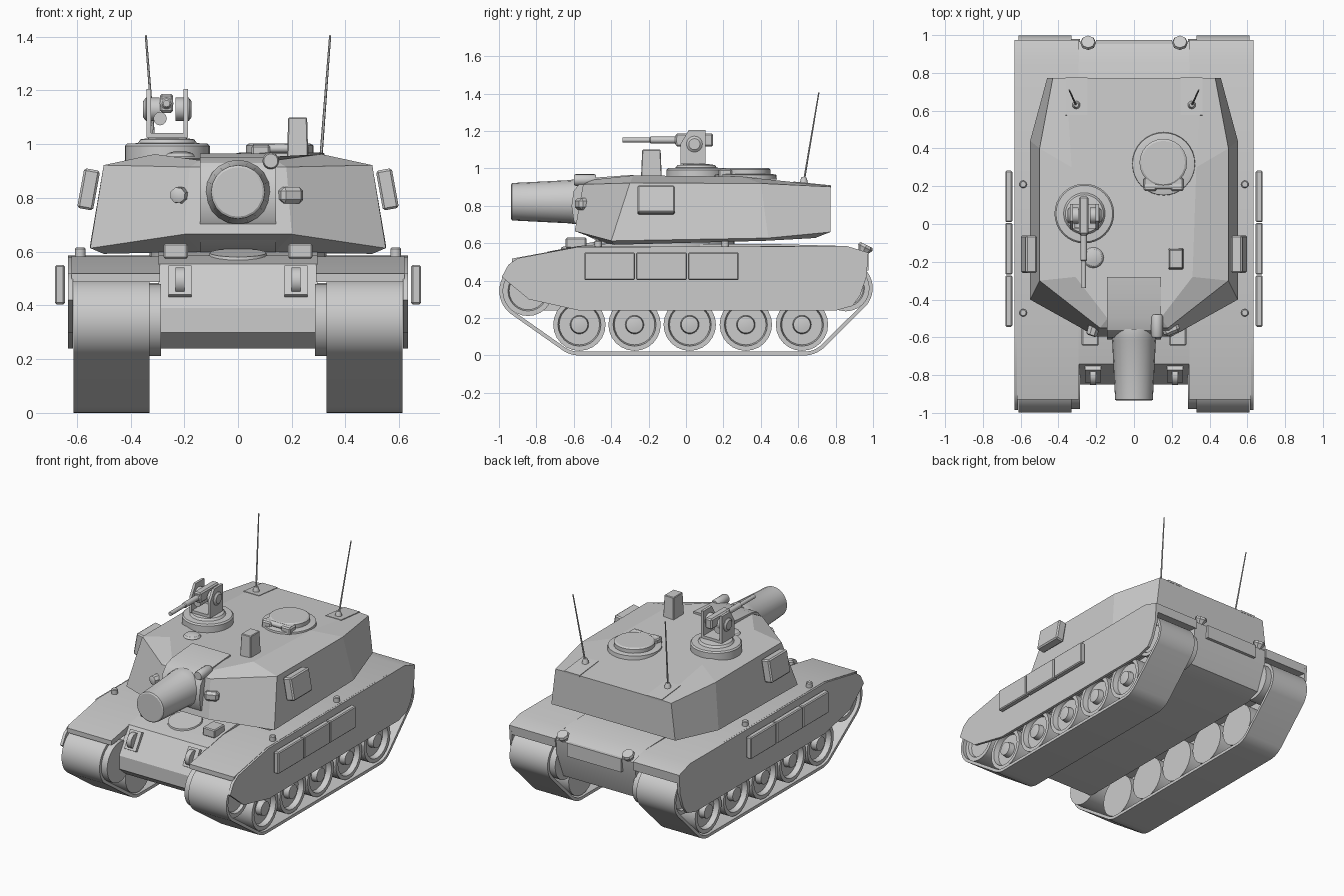
import bpy, bmesh, math
from mathutils import Vector, Euler


def finish(name, bm, smooth=True):
    bmesh.ops.recalc_face_normals(bm, faces=bm.faces)
    me = bpy.data.meshes.new(name)
    bm.to_mesh(me)
    bm.free()
    ob = bpy.data.objects.new(name, me)
    bpy.context.collection.objects.link(ob)
    if smooth:
        bpy.ops.object.select_all(action='DESELECT')
        bpy.context.view_layer.objects.active = ob
        ob.select_set(True)
        bpy.ops.object.shade_smooth_by_angle(angle=math.radians(32))
    return ob


def loft(name, rings, caps=True, closed=False, smooth=True):
    """Bridge rings of equal point count into a skin."""
    bm = bmesh.new()
    vs = [[bm.verts.new(p) for p in r] for r in rings]
    pairs = list(zip(vs, vs[1:])) + ([(vs[-1], vs[0])] if closed else [])
    for a, b in pairs:
        for i in range(len(a)):
            j = (i + 1) % len(a)
            bm.faces.new((a[i], a[j], b[j], b[i]))
    if caps:
        bm.faces.new(vs[0])
        bm.faces.new(vs[-1])
    return finish(name, bm, smooth)


def extrude(name, prof, x0, x1):
    """Side profile of (y, z) points swept along x."""
    return loft(name, [[(x, y, z) for y, z in prof] for x in (x0, x1)])


def lathe(name, prof, origin, axis=(0, 0, 1), n=24):
    """Profile of (radius, distance along axis) turned round the axis."""
    q = Vector((0, 0, 1)).rotation_difference(Vector(axis))
    o = Vector(origin)
    rings = [[o + q @ Vector((r * math.cos(2 * math.pi * i / n), r * math.sin(2 * math.pi * i / n), h))
              for i in range(n)] for r, h in prof]
    return loft(name, rings)


def box(name, c, d, rot=(0, 0, 0), taper=1.0, bevel=0.0):
    bm = bmesh.new()
    bmesh.ops.create_cube(bm, size=1)
    for v in bm.verts:
        k = taper if v.co.z > 0 else 1
        v.co = Vector((v.co.x * d[0] * k, v.co.y * d[1] * k, v.co.z * d[2]))
    if bevel:
        bmesh.ops.bevel(bm, geom=bm.edges[:], offset=bevel, segments=1, affect='EDGES')
    m = Euler(rot).to_matrix()
    for v in bm.verts:
        v.co = m @ v.co + Vector(c)
    return finish(name, bm, False)


# Central hull
extrude("hull", [(-0.4, 0.6), (-0.58, 0.585), (-0.74, 0.555), (-0.85, 0.39), (-0.85, 0.30), (-0.78, 0.24),
                 (0.8, 0.24), (0.89, 0.27), (0.95, 0.42), (0.965, 0.54), (0.86, 0.585), (0.5, 0.595)], -0.295, 0.295)
box("rear_plate", (0, 0.955, 0.5), (0.4, 0.04, 0.09))

# Track path: support points of a loop round four circles (y, z, radius)
circles = [(-0.845, 0.345, 0.153), (-0.57, 0.16, 0.16), (0.63, 0.16, 0.16), (0.855, 0.36, 0.143)]


def track_loop(x, inset):
    pts = []
    for i in range(64):
        a = 2 * math.pi * (i + 0.5) / 64
        ny, nz = math.cos(a), math.sin(a)
        cy, cz, r = max(circles, key=lambda c: c[0] * ny + c[1] * nz + c[2])
        pts.append((x, cy + (r - inset) * ny, cz + (r - inset) * nz))
    return pts


skirt = [(-0.985, 0.42), (-0.95, 0.485), (-0.9, 0.52), (-0.58, 0.58), (0.86, 0.585), (0.975, 0.55),
         (0.965, 0.42), (0.93, 0.32), (0.89, 0.265), (0.8, 0.24), (-0.57, 0.24), (-0.84, 0.30)]
fender = [(-0.93, 0.487), (-0.93, 0.518), (-0.58, 0.582), (0.86, 0.585), (0.975, 0.55), (0.97, 0.49), (0.9, 0.5),
          (-0.8, 0.5)]

for s in (1, -1):
    side = "right" if s > 0 else "left"
    # Track, wheels and end rollers
    loft(side + "_track", [track_loop(s * 0.33, 0), track_loop(s * 0.612, 0),
                           track_loop(s * 0.612, 0.02), track_loop(s * 0.33, 0.02)], caps=False, closed=True)
    wheel = [(0.14, 0), (0.14, 0.26), (0.115, 0.26), (0.108, 0.225), (0.05, 0.225), (0.045, 0.262), (0.02, 0.266)]
    for i, y in enumerate((-0.57, -0.275, 0.02, 0.32, 0.62)):
        lathe(f"{side}_road_wheel_{i}", wheel, (s * 0.34, y, 0.165), (s, 0, 0))
    for nm, y, z, r, x in (("front_idler", -0.845, 0.345, 0.134, 0.287), ("rear_sprocket", 0.855, 0.36, 0.124, 0.287)):
        lathe(f"{side}_{nm}", [(r, 0), (r, 0.3), (r * 0.8, 0.3), (r * 0.75, 0.28)], (s * x, y, z), (s, 0, 0))
    # Fender, skirt and stowage panels
    extrude(side + "_fender", fender, s * 0.29, s * 0.62)
    extrude(side + "_skirt", skirt, s * 0.614, s * 0.632)
    for i in range(3):
        box(f"{side}_skirt_panel_{i}", (s * 0.663, -0.408 + i * 0.277, 0.477), (0.037, 0.272, 0.146), bevel=0.006)
    for i, y in enumerate((-0.47, 0.21)):
        lathe(f"{side}_fender_peg_{i}", [(0.02, 0), (0.02, 0.03), (0.015, 0.035)], (s * 0.587, y, 0.58), n=12)
    # Front lights and tow eyes
    box(side + "_headlight", (s * 0.232, -0.588, 0.602), (0.09, 0.11, 0.056), bevel=0.006)
    box(side + "_tow_plate", (s * 0.216, -0.795, 0.488), (0.085, 0.025, 0.125), (-0.55, 0, 0))
    lathe(side + "_tow_eye", [(0.05, -0.016), (0.05, 0.016)], (s * 0.216, -0.802, 0.492), (1, 0, 0), 16)
    # Rear lamps on tapered brackets
    lathe(side + "_rear_lamp", [(0.022, -0.05), (0.025, 0), (0.042, 0.03), (0.036, 0.045)],
          (s * 0.243, 0.945, 0.55), (0, 0.45, 0.9), 8)
    # Turret side boxes
    box(side + "_turret_box", (s * 0.556, -0.16, 0.832), (0.06, 0.2, 0.15), (0, -s * 0.18, 0), bevel=0.008)
    # Antennas with bases
    box(side + "_antenna_plate", (s * 0.305, 0.675, 0.914), (0.115, 0.2, 0.012), (-0.1, 0, 0))
    lathe(side + "_antenna_base", [(0.024, 0), (0.018, 0.03), (0.012, 0.045)], (s * 0.306, 0.63, 0.91), n=12)
    a, b = Vector((s * 0.307, 0.63, 0.93)), Vector((s * 0.343, 0.71, 1.405))
    lathe(side + "_antenna", [(0.006, 0), (0.004, (b - a).length)], a, (b - a).normalized(), 6)

# Turret: half rings from underside to roof
half = [
    [(0.14, -0.42, 0.6), (0.5, -0.385, 0.592), (0.51, 0.42, 0.613), (0.43, 0.69, 0.628)],
    [(0.2, -0.595, 0.665), (0.55, -0.4, 0.613), (0.55, 0.44, 0.628), (0.46, 0.772, 0.66)],
    [(0.18, -0.55, 0.915), (0.5, -0.3, 0.922), (0.5, 0.4, 0.92), (0.43, 0.772, 0.902)],
    [(0.14, -0.5, 0.94), (0.31, -0.28, 0.963), (0.33, 0.3, 0.956), (0.36, 0.772, 0.906)]]
loft("turret", [r + [(-x, y, z) for x, y, z in reversed(r)] for r in half], smooth=False)
lathe("turret_ring", [(0.33, 0), (0.33, 0.05)], (0, -0.07, 0.575), n=32)

# Gun mantlet, barrel and sights
extrude("mantlet", [(-0.28, 0.966), (-0.5, 0.95), (-0.56, 0.93), (-0.6, 0.88), (-0.612, 0.8), (-0.6, 0.72),
                    (-0.55, 0.65), (-0.45, 0.6), (-0.3, 0.59)], -0.142, 0.142)
lathe("barrel", [(0.12, 0), (0.12, 0.05), (0.116, 0.06), (0.1, 0.375), (0.092, 0.38)], (0, -0.555, 0.822), (0, -1, 0), 20)
lathe("barrel_sensor", [(0.026, 0), (0.031, 0.01), (0.031, 0.11), (0.026, 0.12)], (0.122, -0.48, 0.938), (0, -1, 0), 16)
lathe("left_sight", [(0.034, 0), (0.03, 0.06), (0.02, 0.065)], (-0.207, -0.53, 0.81), (-0.3, -0.95, 0), 8)
box("right_sight", (0.195, -0.555, 0.81), (0.09, 0.06, 0.062), (0, 0, 0.4), bevel=0.015)

# Gunner's cupola
cx, cy = -0.263, 0.055
lathe("cupola", [(0.158, 0.94), (0.158, 0.993), (0.15, 1.002), (0.11, 1.004), (0.1, 1.018), (0.06, 1.024)], (cx, cy, 0), n=32)
# Machine gun on its yoke
box("yoke_base", (cx, 0.04, 1.032), (0.15, 0.13, 0.018))
for s in (1, -1):
    extrude(f"yoke_arm_{s}", [(-0.03, 1.025), (0.105, 1.025), (0.105, 1.205), (0.015, 1.205), (-0.03, 1.13)],
            cx + s * 0.06, cx + s * 0.077)
    lathe(f"trunnion_{s}", [(0.043, 0.03), (0.043, 0.08), (0.03, 0.09)], (cx, 0.045, 1.13), (s, 0, 0), 16)
box("machine_gun_body", (cx - 0.003, 0.045, 1.152), (0.05, 0.2, 0.07), bevel=0.008)
lathe("machine_gun_barrel", [(0.026, 0), (0.026, 0.1), (0.018, 0.11), (0.018, 0.24), (0.013, 0.245), (0.013, 0.39)],
      (cx - 0.003, 0.05, 1.152), (0, -1, 0), 12)
lathe("ammo_drum", [(0.025, 0), (0.025, 0.1)], (-0.29, 0.08, 1.095), (0, -1, 0), 12)

# Loader's hatch with hinge
lathe("hatch_ring", [(0.168, 0.94), (0.165, 0.966), (0.145, 0.97)], (0.157, 0.318, 0), n=32)
lathe("hatch_lid", [(0.126, 0.96), (0.126, 0.995), (0.115, 1.002)], (0.155, 0.325, 0), n=24)
for x in (0.085, 0.228):
    box("hatch_hinge_block", (x, 0.21, 0.972), (0.07, 0.07, 0.05), bevel=0.008)
lathe("hatch_hinge_pin", [(0.016, 0), (0.016, 0.2)], (0.055, 0.2, 0.984), (1, 0, 0), 12)

# Roof periscope and vent dome
box("periscope", (0.222, -0.185, 1.02), (0.08, 0.112, 0.16), taper=0.88, bevel=0.004)
lathe("vent_dome", [(0.055, 0.955), (0.045, 0.967), (0.02, 0.974)], (-0.215, -0.178, 0), n=16)
# Driver's hatch on the glacis
lathe("driver_hatch", [(0.11, 0), (0.105, 0.016)], (0, -0.56, 0.58), (0, -0.15, 0.99), 16)
